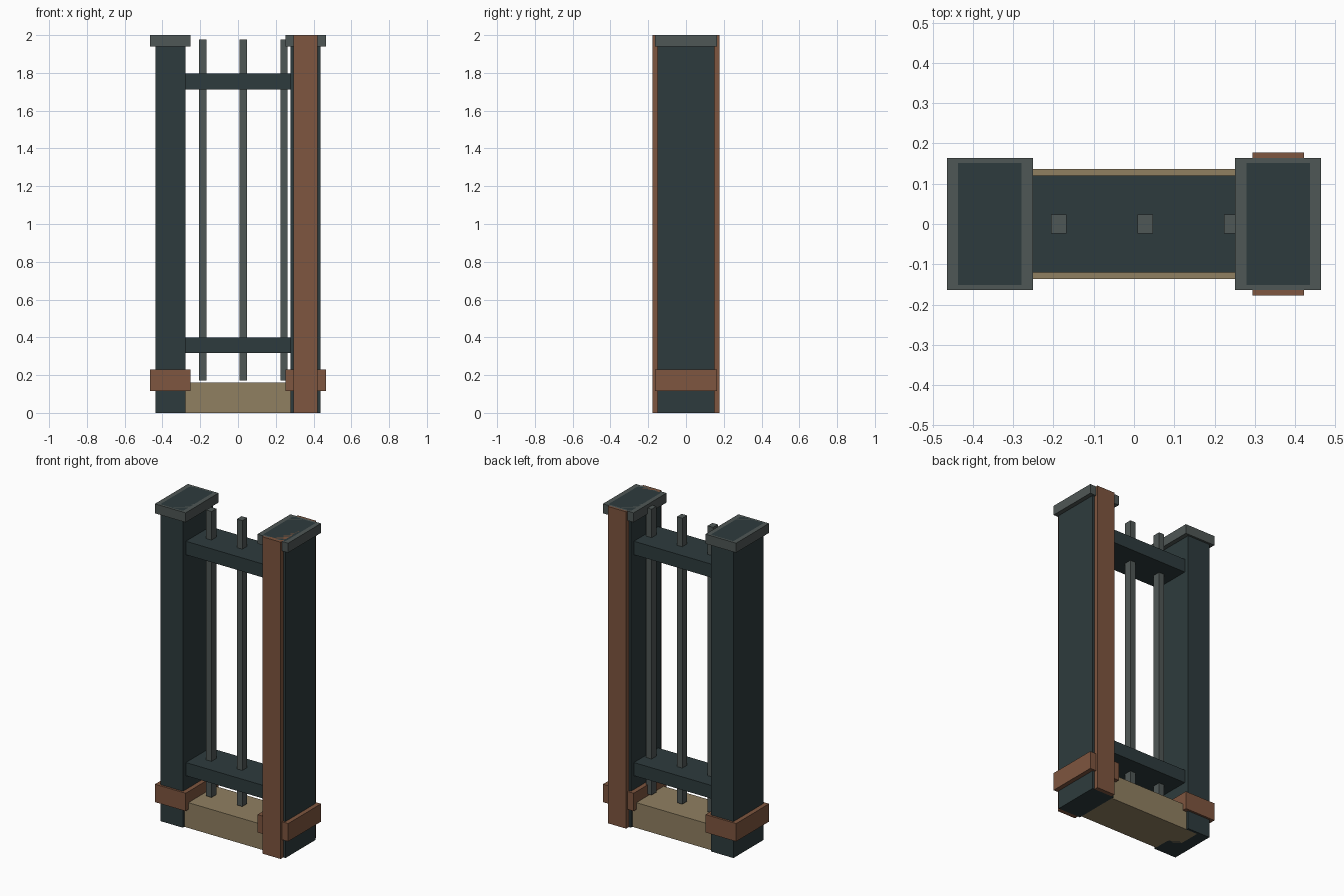
import bpy

if "Cube" in bpy.data.objects:
    bpy.data.objects.remove(bpy.data.objects["Cube"])


def material(name, rgb):
    m = bpy.data.materials.new(name)
    m.diffuse_color = (*rgb, 1)
    m.use_nodes = True
    m.node_tree.nodes["Principled BSDF"].inputs["Base Color"].default_value = m.diffuse_color
    return m


DARK = material("dark_iron", (0.027, 0.044, 0.047))
GREY = material("grey_iron", (0.078, 0.095, 0.092))
RUST = material("rust", (0.21, 0.092, 0.05))
STONE = material("sandstone", (0.28, 0.215, 0.12))


def box(name, x, half_x, half_y, z0, z1, mat):
    """Box centred on y = 0, spanning z0 to z1."""
    bpy.ops.mesh.primitive_cube_add(size=2, location=(x, 0, (z0 + z1) / 2))
    o = bpy.context.object
    o.name = name
    o.scale = (half_x, half_y, (z1 - z0) / 2)
    bpy.ops.object.transform_apply(location=False, rotation=False, scale=True)
    o.data.materials.append(mat)
    return o


POST_X = 0.358

# Posts with caps and foot bands
for side, s in (("left", -1), ("right", 1)):
    box(f"{side}_post", s * POST_X, 0.079, 0.151, 0, 2, DARK)
    box(f"{side}_cap", s * POST_X, 0.107, 0.164, 1.94, 2, GREY)
    box(f"{side}_foot_band", s * POST_X, 0.107, 0.164, 0.117, 0.23, RUST)

# Rust strip running through the right post, showing front and back
box("post_strip", POST_X, 0.064, 0.177, 0, 2, RUST)

# Base block between the posts
box("base_block", 0, POST_X, 0.136, 0, 0.16, STONE)

# Cross rails
box("lower_rail", 0, 0.285, 0.121, 0.317, 0.40, DARK)
box("upper_rail", 0, 0.285, 0.121, 1.712, 1.797, DARK)

# Upright bars
for i in range(3):
    box(f"bar_{i + 1}", -0.187 + i * 0.215, 0.019, 0.024, 0.172, 1.977, GREY)
